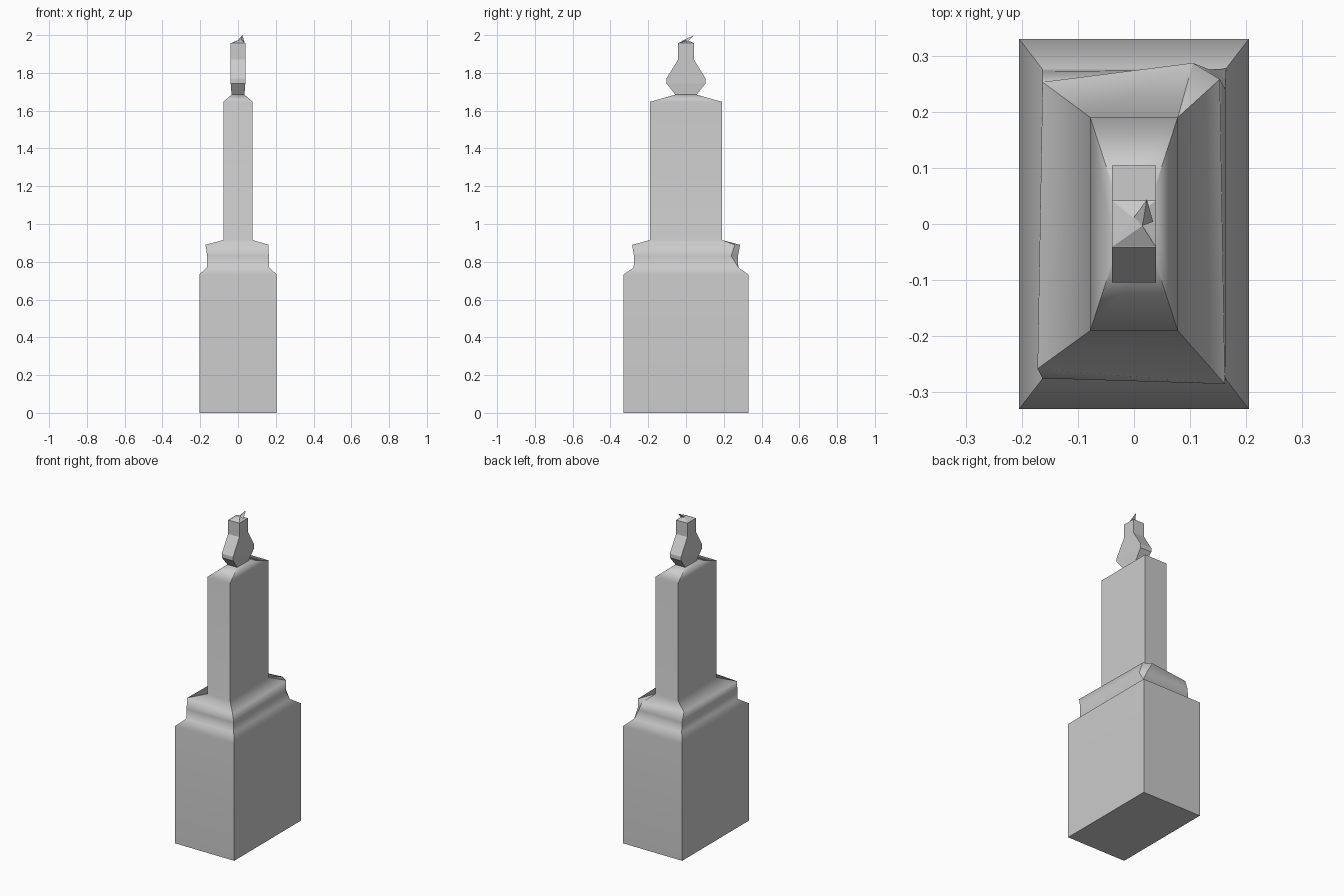
import bpy, bmesh, math

if "Cube" in bpy.data.objects:
    bpy.data.objects.remove(bpy.data.objects["Cube"])

stone = bpy.data.materials.new("stone")
stone.diffuse_color = (.55, .55, .55, 1)
stone.use_nodes = True
stone.node_tree.nodes["Principled BSDF"].inputs["Base Color"].default_value = stone.diffuse_color


def rect(x, y, z):
    # fifth point doubles the back right corner so it can be clipped
    return [(-x, -y, z), (x, -y, z), (x, y, z), (x, y, z), (-x, y, z)]


def finish(name, bm, soft=False):
    bmesh.ops.remove_doubles(bm, verts=bm.verts, dist=0.0005)
    bmesh.ops.recalc_face_normals(bm, faces=bm.faces)
    for f in bm.faces:
        f.smooth = soft
    # corner edges and the underside stay crisp, the horizontal steps are soft
    for e in bm.edges:
        a, b = (v.co.z for v in e.verts)
        e.smooth = abs(a - b) < .01 and max(a, b) > .001
    me = bpy.data.meshes.new(name)
    bm.to_mesh(me)
    bm.free()
    me.materials.append(stone)
    ob = bpy.data.objects.new(name, me)
    bpy.context.collection.objects.link(ob)
    if soft:
        mod = ob.modifiers.new("weighted", 'WEIGHTED_NORMAL')
        mod.mode = 'FACE_AREA'
        mod.keep_sharp = True
    return ob


def loft(name, rings, soft=False, tip=None):
    bm = bmesh.new()
    loops = [[bm.verts.new(p) for p in r] for r in rings]
    n = len(rings[0])
    for a, b in zip(loops, loops[1:]):
        for i in range(n):
            j = (i + 1) % n
            bm.faces.new((a[i], a[j], b[j], b[i]))
    bm.faces.new(loops[0][::-1])
    if tip:
        t = bm.verts.new(tip)
        for i in range(n):
            bm.faces.new((loops[-1][i], loops[-1][(i + 1) % n], t))
    else:
        bm.faces.new(loops[-1])
    return finish(name, bm, soft)


# Plinth, worn collar and shaft
collar_low = [(-.163, -.275, .83), (.163, -.275, .83), (.163, .24, .83),
              (.135, .275, .83), (-.163, .272, .83)]
collar_top = [(-.172, -.258, .89), (.162, -.285, .89), (.153, .258, .89),
              (.105, .287, .89), (-.163, .253, .89)]
loft("monument_body", [
    rect(.205, .33, 0), rect(.205, .33, .733),
    rect(.164, .277, .77), collar_low, collar_top,
    rect(.078, .19, .915), rect(.078, .19, 1.647),
    rect(.034, .055, 1.685)], soft=True)

# Urn-shaped finial with a shallow peaked cap
loft("finial", [
    rect(x, y, z) for x, y, z in (
        (.034, .055, 1.683), (.039, .104, 1.745), (.039, .104, 1.77),
        (.039, .042, 1.87), (.039, .042, 1.957))], tip=(0, .01, 1.972))

# Broken cap edge and the thin spike rising from it
A, B = (-.039, -.041, 1.957), (.039, -.041, 1.957)
C, D = (.015, -.003, 1.978), (0, .012, 1.973)
E, T = (.034, .004, 1.962), (.023, .044, 2.0)
for name, pts in (("broken_cap", (A, B, C, D)), ("spike", (C, D, E, T))):
    bm = bmesh.new()
    vs = [bm.verts.new(p) for p in pts]
    bmesh.ops.convex_hull(bm, input=vs)
    finish(name, bm)
